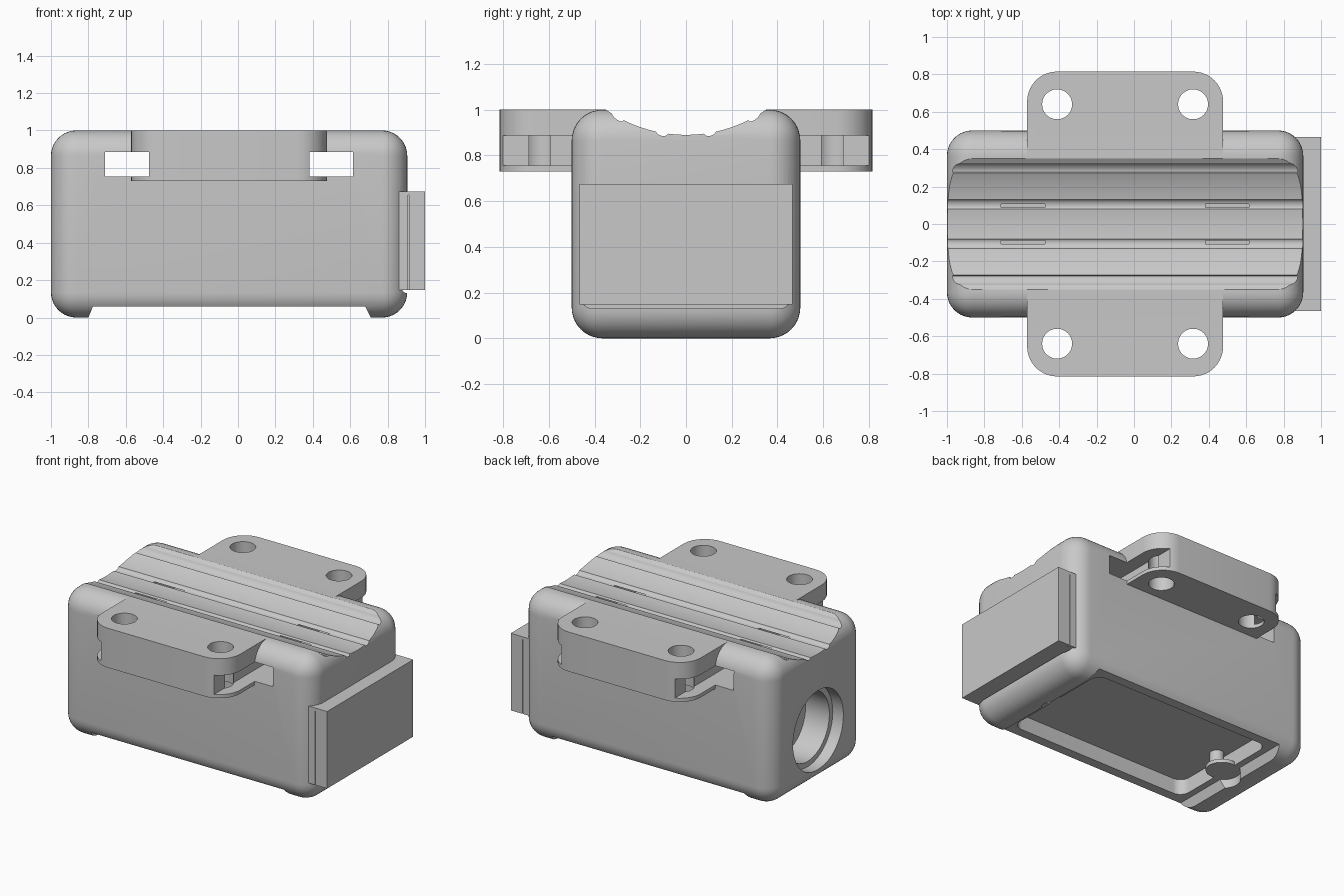
import bpy, bmesh, math
from mathutils import Vector

if "Cube" in bpy.data.objects:
    bpy.data.objects.remove(bpy.data.objects["Cube"], do_unlink=True)

CX = -0.0475  # middle of the housing along x
SHADE = (0.58, 0.58, 0.58, 1)
grey = bpy.data.materials.new("plain grey")
grey.use_nodes = True
grey.diffuse_color = SHADE
grey.node_tree.nodes["Principled BSDF"].inputs["Base Color"].default_value = SHADE


def finish(name, bm):
    bmesh.ops.recalc_face_normals(bm, faces=bm.faces)
    mesh = bpy.data.meshes.new(name)
    bm.to_mesh(mesh)
    bm.free()
    mesh.materials.append(grey)
    ob = bpy.data.objects.new(name, mesh)
    bpy.context.collection.objects.link(ob)
    return ob


def prism(name, points, axis, lo, hi):
    """Extrude a 2D outline along an axis (0 = x, 1 = y, 2 = z)."""
    def place(a, b):
        co = [a, b]
        co.insert(axis, lo)
        return co
    bm = bmesh.new()
    face = bm.faces.new([bm.verts.new(place(a, b)) for a, b in points])
    ext = bmesh.ops.extrude_face_region(bm, geom=[face])
    step = Vector((0, 0, 0))
    step[axis] = hi - lo
    bmesh.ops.translate(bm, vec=step, verts=[g for g in ext["geom"] if isinstance(g, bmesh.types.BMVert)])
    return finish(name, bm)


def box(name, x, y, z):
    return prism(name, [(x[0], y[0]), (x[1], y[0]), (x[1], y[1]), (x[0], y[1])], 2, *z)


def cyl(name, a, b, r, axis, lo, hi):
    turn = [math.tau * i / 48 for i in range(48)]
    return prism(name, [(a + r * math.cos(t), b + r * math.sin(t)) for t in turn], axis, lo, hi)


def rounded(x, y, r, n=10):
    pts = []
    for k, (px, py) in enumerate([(x[1] - r, y[1] - r), (x[0] + r, y[1] - r),
                                  (x[0] + r, y[0] + r), (x[1] - r, y[0] + r)]):
        for i in range(n + 1):
            t = math.pi / 2 * (k + i / n)
            pts.append((px + r * math.cos(t), py + r * math.sin(t)))
    return pts


def combine(ob, tool, how="DIFFERENCE"):
    mod = ob.modifiers.new("combine", "BOOLEAN")
    mod.operation, mod.object, mod.solver = how, tool, "EXACT"
    bake(ob)
    bpy.data.objects.remove(tool, do_unlink=True)


def bake(ob):
    graph = bpy.context.evaluated_depsgraph_get()
    mesh = bpy.data.meshes.new_from_object(ob.evaluated_get(graph))
    ob.modifiers.clear()
    ob.data = mesh


# Rounded housing
housing = box("housing", (-1, 0.905), (-0.5, 0.5), (0, 1))
bev = housing.modifiers.new("round", "BEVEL")
bev.width, bev.segments = 0.135, 10
bake(housing)

# Mounting ears on both sides
for s in (-1, 1):
    ys = sorted((s * 0.2, s * 0.815))
    ear = prism("ear", rounded((CX - 0.524, CX + 0.524), ys, 0.16), 2, 0.73, 1)
    combine(housing, ear, "UNION")

# Bolt holes and strap slots
for s in (-1, 1):
    for t in (-1, 1):
        combine(housing, cyl("bolt", CX + t * 0.3635, s * 0.64, 0.08, 2, 0.6, 1.1))
    mid = CX + s * 0.546
    combine(housing, box("slot", (mid - 0.1175, mid + 0.1175), (-1, 1), (0.755, 0.886)))


# Curved saddle with four shallow grooves
def saddle(y):
    z = 1.5 - math.sqrt(0.61 ** 2 - y * y)
    for c in (0.105, 0.298):
        d = (abs(y) - c) / 0.025
        if abs(d) < 1:
            z -= 0.0137 * math.sqrt(1 - d * d)
    return z


N = 160
ys = [-0.352 + 0.704 * i / N for i in range(N + 1)]
outline = [(y, saddle(y)) for y in ys] + [(0.352, 1.2), (-0.352, 1.2)]
combine(housing, prism("saddle", outline, 0, -1.2, 1.2))

# Stepped round bore in one end
combine(housing, cyl("bore", 0, 0.37, 0.235, 0, -0.95, -0.74))
combine(housing, cyl("counterbore", 0, 0.37, 0.272, 0, -1.1, -0.92))

# Underside: raised middle between two feet, then a shallow pocket
flare = [(-0.83, -0.05), (0.735, -0.05), (0.71, 0), (0.68, 0.06), (-0.775, 0.06), (-0.8, 0)]
combine(housing, prism("gap", flare, 1, -1, 1))
combine(housing, prism("pocket", rounded((-0.73, 0.635), (-0.41, 0.41), 0.07), 2, 0, 0.165))
combine(housing, cyl("screw_recess", -0.72, 0, 0.11, 2, -0.1, 0.06))
combine(housing, cyl("catch_notch", 0.67, 0, 0.06, 2, -0.1, 0.085))

# Screw post on a round lug
combine(housing, cyl("screw_lug", -0.71, 0, 0.1, 2, 0.06, 0.085), "UNION")
combine(housing, cyl("screw_post", -0.67, 0, 0.045, 2, 0.07, 0.18), "UNION")

# Seat for the end cover
combine(housing, prism("seat", rounded((-0.465, 0.465), (0.13, 0.675), 0.06), 0, 0.865, 1.1))

# End cover with a thin seam on each side
cover = box("end_cover", (0.86, 1), (-0.465, 0.465), (0.148, 0.675))
for s in (-1, 1):
    seam = sorted((s * 0.44, s * 0.6))
    combine(cover, box("seam", (0.908, 0.913), seam, (0.1, 0.655)))

for ob in (housing, cover):
    bpy.ops.object.select_all(action="DESELECT")
    ob.select_set(True)
    bpy.context.view_layer.objects.active = ob
    bpy.ops.object.shade_smooth_by_angle(angle=math.radians(25))
